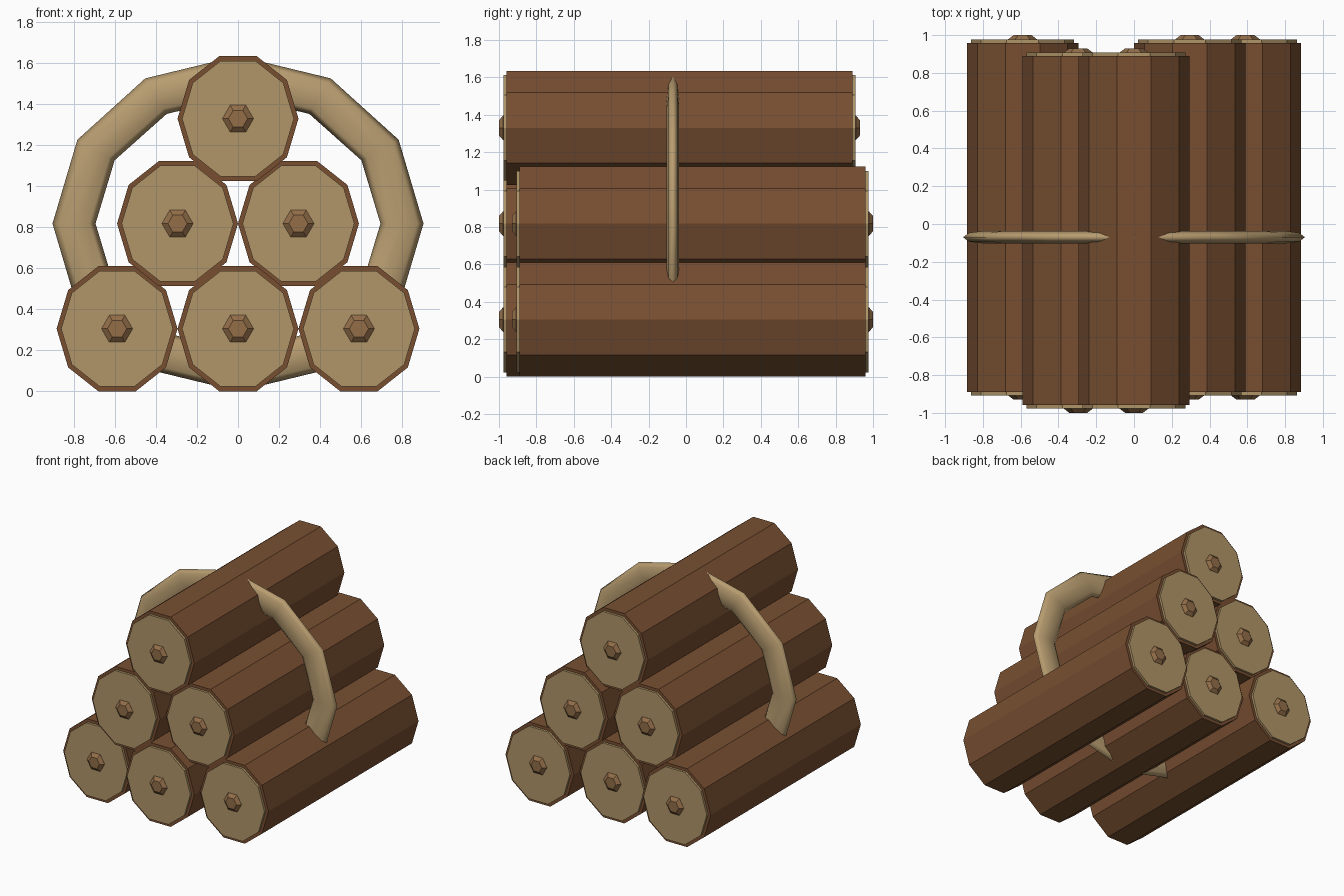
import bpy, bmesh, math

if "Cube" in bpy.data.objects:
    bpy.data.objects.remove(bpy.data.objects["Cube"])


def material(name, rgb):
    m = bpy.data.materials.new(name)
    m.diffuse_color = (*rgb, 1)
    m.use_nodes = True
    m.node_tree.nodes["Principled BSDF"].inputs["Base Color"].default_value = m.diffuse_color
    return m


BARK = material("bark brown", (0.188, 0.078, 0.031))
CUT = material("cut wood tan", (0.434, 0.305, 0.140))
CORE = material("core brown", (0.292, 0.156, 0.066))
ROPE = material("rope tan", (0.479, 0.335, 0.162))


def prism(name, sides, rings, loc, mat):
    """Closed solid along y; rings holds (y, x radius, z radius)."""
    bm = bmesh.new()
    loops = []
    for y, rx, rz in rings:
        loops.append([bm.verts.new((rx * math.cos(math.tau * i / sides), y,
                                    rz * math.sin(math.tau * i / sides)))
                      for i in range(sides)])
    for a, b in zip(loops, loops[1:]):
        for i in range(sides):
            j = (i + 1) % sides
            bm.faces.new((a[i], a[j], b[j], b[i]))
    bm.faces.new(loops[0])
    bm.faces.new(loops[-1])
    bmesh.ops.recalc_face_normals(bm, faces=bm.faces)
    add(name, bm, loc, mat)


def add(name, bm, loc, mat):
    mesh = bpy.data.meshes.new(name)
    bm.to_mesh(mesh)
    bm.free()
    mesh.materials.append(mat)
    ob = bpy.data.objects.new(name, mesh)
    ob.location = loc
    bpy.context.collection.objects.link(ob)
    return ob


# Pyramid of logs: x, z and lengthwise shift
RX, RZ = 0.295, 0.321
logs = [(-0.59, 0.305, 0.035), (0, 0.305, -0.035), (0.59, 0.305, 0.035),
        (-0.295, 0.818, -0.035), (0.295, 0.818, 0.035), (0, 1.33, -0.035)]
for n, (x, z, shift) in enumerate(logs, 1):
    loc = (x, shift, z)
    prism(f"log_{n}", 10, [(-0.924, RX, RZ), (0.924, RX, RZ)], loc, BARK)
    for side, s in (("front", -1), ("back", 1)):
        # Cut end disc and small tapered core
        prism(f"log_end_{side}_{n}", 10,
              [(s * 0.91, RX * 0.925, RZ * 0.925),
               (s * 0.942, RX * 0.925, RZ * 0.925)], loc, CUT)
        prism(f"log_core_{side}_{n}", 6,
              [(s * 0.93, 0.076, 0.076), (s * 0.943, 0.076, 0.076),
               (s * 0.965, 0.047, 0.047)], loc, CORE)

# Flattened rope hoop around the stack
MAJOR, MINOR = 12, 8
bm = bmesh.new()
hoop = []
for i in range(MAJOR):
    a = math.tau * i / MAJOR
    section = []
    for k in range(MINOR):
        b = math.tau * k / MINOR
        section.append(bm.verts.new((
            (0.80 + 0.105 * math.cos(b)) * math.cos(a),
            0.033 * math.sin(b),
            (0.718 + 0.10 * math.cos(b)) * math.sin(a))))
    hoop.append(section)
for i in range(MAJOR):
    p, q = hoop[i], hoop[(i + 1) % MAJOR]
    for k in range(MINOR):
        m = (k + 1) % MINOR
        bm.faces.new((p[k], p[m], q[m], q[k])).smooth = True
bmesh.ops.recalc_face_normals(bm, faces=bm.faces)
add("rope_hoop", bm, (0, -0.07, 0.818), ROPE)
